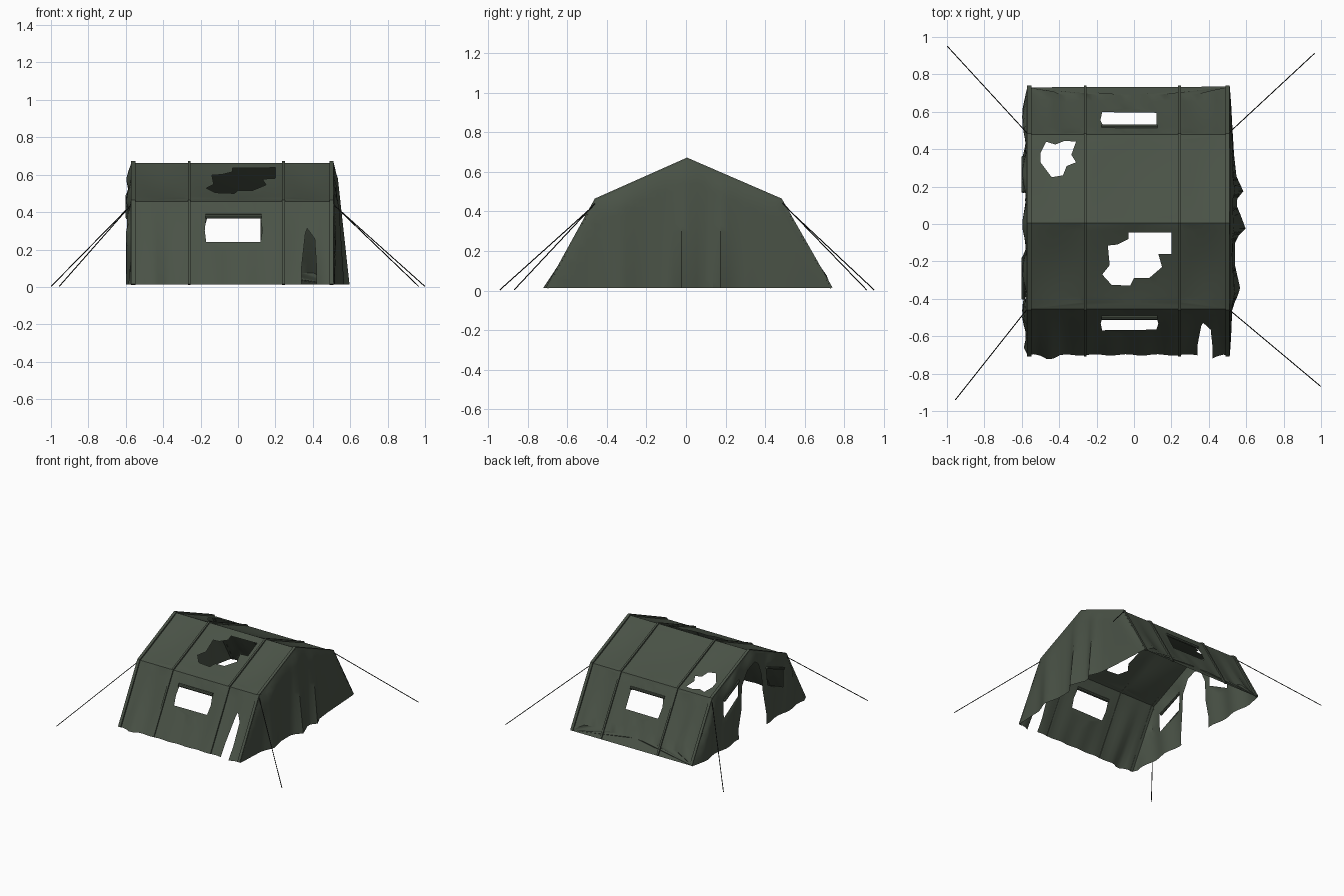
import bpy, bmesh, math
from mathutils import Vector
from mathutils.geometry import delaunay_2d_cdt

if "Cube" in bpy.data.objects:
    bpy.data.objects.remove(bpy.data.objects["Cube"])

PROFILE = [(-0.70, 0.012), (-0.455, 0.458), (0.005, 0.663), (0.478, 0.458), (0.732, 0.012)]
X0, X1 = -0.57, 0.512
RIBS = [-0.56, -0.26, 0.243, 0.50]


def material(name, col):
    m = bpy.data.materials.new(name)
    m.diffuse_color = (*col, 1)
    m.use_nodes = True
    m.node_tree.nodes["Principled BSDF"].inputs["Base Color"].default_value = m.diffuse_color
    return m


CANVAS = material("green_canvas", (0.068, 0.085, 0.062))
ROPE = material("dark_rope", (0.015, 0.017, 0.015))


def lerp_table(table, t):
    for (a, u), (b, v) in zip(table, table[1:]):
        if t <= b:
            return u + (v - u) * (t - a) / (b - a)
    return table[-1][1]


def inside(p, poly):
    hit = False
    for i in range(len(poly)):
        (ax, ay), (bx, by) = poly[i - 1], poly[i]
        if (ay > p[1]) != (by > p[1]) and p[0] < (bx - ax) * (p[1] - ay) / (by - ay) + ax:
            hit = not hit
    return hit


def add_object(name, bm, mat):
    me = bpy.data.meshes.new(name)
    bm.to_mesh(me)
    bm.free()
    me.materials.append(mat)
    ob = bpy.data.objects.new(name, me)
    bpy.context.collection.objects.link(ob)
    bpy.ops.object.select_all(action='DESELECT')
    ob.select_set(True)
    bpy.context.view_layer.objects.active = ob
    bpy.ops.object.shade_smooth_by_angle(angle=math.radians(35))
    return ob


def cloth(name, outline, holes, mapping, step=0.04, creases=(), flip=False):
    """Triangulate a flat outline with torn holes, then drape it with mapping()."""
    pts, edges = [], []
    for loop in [outline] + holes:
        n = len(pts)
        pts += [Vector(p) for p in loop]
        edges += [(n + i, n + (i + 1) % len(loop)) for i in range(len(loop))]
    for a, b in creases:
        edges.append((len(pts), len(pts) + 1))
        pts += [Vector(a), Vector(b)]
    us, vs = [p[0] for p in outline], [p[1] for p in outline]
    nu = round((max(us) - min(us)) / step)
    nv = round((max(vs) - min(vs)) / step)
    for i in range(nu + 1):
        for j in range(nv + 1):
            p = (min(us) + (max(us) - min(us)) * i / nu, min(vs) + (max(vs) - min(vs)) * j / nv)
            if inside(p, outline):
                pts.append(Vector(p))
    out = delaunay_2d_cdt(pts, edges, [], 0, 1e-5)
    bm = bmesh.new()
    made = {}
    for f in out[2]:
        c = sum((out[0][i] for i in f), Vector((0, 0))) / len(f)
        if not inside(c, outline) or any(inside(c, h) for h in holes):
            continue
        for i in f:
            if i not in made:
                made[i] = bm.verts.new(mapping(*out[0][i]))
        bm.faces.new([made[i] for i in (reversed(f) if flip else f)])
    return add_object(name, bm, CANVAS)


# main canvas shell: roof and side walls, with windows, tears and a split
def drape(x, y):
    z = lerp_table(PROFILE, y)
    bay = 0.0
    for a, b in zip(RIBS, RIBS[1:]):
        if a < x < b:
            bay = math.sin(math.pi * (x - a) / (b - a))
    side = 1 if y > 0 else -1
    if z > 0.458:
        f = math.sin(math.pi * (z - 0.458) / 0.205)
        return (x, y, z - f * (0.006 + 0.012 * bay))
    low = 1 - (z - 0.012) / 0.446
    bump = math.exp(-((x + 0.45) / 0.04) ** 2) + math.exp(-((x - 0.41) / 0.04) ** 2)
    out = low * (0.022 * bump + 0.004 * math.sin(38 * x)) - 0.012 * bay * math.sin(math.pi * low)
    return (x, y + side * out, z)


yb, yf = PROFILE[-1][0], PROFILE[0][0]
front_tear = [(-0.03, -0.045), (0.2, -0.045), (0.2, -0.16), (0.13, -0.16), (0.15, -0.23),
              (0.08, -0.29), (0, -0.29), (-0.02, -0.33), (-0.12, -0.325), (-0.17, -0.27),
              (-0.13, -0.22), (-0.14, -0.115), (-0.09, -0.11), (-0.03, -0.08)]
back_tear = [(-0.5, 0.38), (-0.47, 0.44), (-0.42, 0.425), (-0.37, 0.445), (-0.31, 0.44),
             (-0.335, 0.37), (-0.31, 0.33), (-0.36, 0.31), (-0.38, 0.26), (-0.44, 0.25), (-0.5, 0.33)]
split = [(0.335, -0.8), (0.34, -0.65), (0.36, -0.55), (0.37, -0.535), (0.41, -0.565), (0.42, -0.65), (0.415, -0.8)]
front_window = [(-0.17, -0.575), (0.12, -0.575), (0.13, -0.54), (0.12, -0.502), (-0.17, -0.502), (-0.178, -0.54)]
back_window = [(-0.17, 0.605), (0.12, 0.605), (0.12, 0.53), (-0.165, 0.53), (-0.18, 0.56)]
cloth("canvas_shell", [(X0, yf), (X1, yf), (X1, yb), (X0, yb)],
      [front_tear, back_tear, split, front_window, back_window], drape, 0.035,
      [((X0, y), (X1, y)) for y, _ in PROFILE[1:-1]])

# closed end wall: leans outwards in folds to a ragged hem
HEM = [(-0.74, 0.512), (-0.45, 0.525), (-0.35, 0.57), (-0.22, 0.54), (-0.08, 0.54), (-0.03, 0.6),
       (0.05, 0.57), (0.12, 0.54), (0.18, 0.59), (0.24, 0.55), (0.37, 0.535), (0.75, 0.512)]


def closed_end(y, z):
    rim = min(1, max(0, lerp_table(PROFILE, y) - z) / 0.06)
    drop = 1 - z / 0.67
    return (X1 + rim * (0.012 + (lerp_table(HEM, y) - X1 - 0.012) * drop), y, z)


cloth("closed_end_wall", PROFILE, [], closed_end)


# door end wall: two flaps with slanted windows either side of the opening
def door_end(y, z):
    rim = min(1, max(0, lerp_table(PROFILE, y) - z) / 0.06)
    return (X0 - rim * (0.018 + 0.01 * math.sin(24 * y + 3 * z)), y, z)


door = [(-0.17, -0.1), (-0.17, 0.1), (-0.14, 0.3), (-0.13, 0.42), (-0.08, 0.53), (-0.02, 0.57),
        (0.06, 0.53), (0.12, 0.42), (0.125, 0.25), (0.16, 0.1), (0.16, -0.1)]
back_flap_window = [(0.36, 0.26), (0.36, 0.40), (0.17, 0.49), (0.17, 0.36)]
front_flap_window = [(-0.40, 0.22), (-0.40, 0.37), (-0.18, 0.46), (-0.19, 0.32)]
cloth("door_end_wall", PROFILE, [door, back_flap_window, front_flap_window], door_end, flip=True)


# raised seam bands over the frame
def band(name, x, w=0.018, lift=0.009):
    bm = bmesh.new()
    rows = []
    n = len(PROFILE)
    for i, (y, z) in enumerate(PROFILE):
        p = Vector((0, y, z))
        ds = [(Vector((0, *PROFILE[k + 1])) - Vector((0, *PROFILE[k]))).normalized()
              for k in (i - 1, i) if 0 <= k < n - 1]
        d = sum(ds, Vector()).normalized()
        nor = Vector((0, -d.z, d.y))
        rows.append([bm.verts.new(p + nor * h + Vector((x + s * w / 2, 0, 0)))
                     for s, h in ((-1, -0.004), (-1, lift), (1, lift), (1, -0.004))])
    for a, b in zip(rows, rows[1:]):
        for k in range(4):
            bm.faces.new((a[k], a[(k + 1) % 4], b[(k + 1) % 4], b[k]))
    bm.faces.new(rows[0])
    bm.faces.new(rows[-1])
    bmesh.ops.recalc_face_normals(bm, faces=bm.faces)
    add_object(name, bm, CANVAS)


for i, x in enumerate(RIBS):
    band(f"seam_band_{i + 1}", x, 0.022 if i in (0, 3) else 0.014)


# round bars between two points
def rod(name, a, b, r, mat, sides=8):
    a, b = Vector(a), Vector(b)
    bm = bmesh.new()
    bmesh.ops.create_cone(bm, cap_ends=True, segments=sides, radius1=r, radius2=r, depth=(b - a).length)
    bm.transform((b - a).to_track_quat('Z', 'Y').to_matrix().to_4x4())
    bmesh.ops.translate(bm, verts=bm.verts, vec=(a + b) / 2)
    add_object(name, bm, mat)


# rolled-up window covers
rod("front_window_roll", (-0.175, -0.50, 0.378), (0.125, -0.50, 0.378), 0.013, CANVAS)
rod("back_window_roll", (-0.175, 0.522, 0.378), (0.125, 0.522, 0.378), 0.011, CANVAS)
rod("back_flap_roll", (-0.592, 0.17, 0.49), (-0.592, 0.36, 0.40), 0.009, CANVAS)
rod("front_flap_roll", (-0.592, -0.18, 0.46), (-0.592, -0.40, 0.37), 0.009, CANVAS)

# guy ropes from the eaves to the ground
for name, a, b in [("front_right", (0.505, -0.455, 0.445), (0.998, -0.868, 0.004)),
                   ("back_right", (0.505, 0.485, 0.445), (0.965, 0.912, 0.004)),
                   ("back_left", (-0.575, 0.49, 0.435), (-0.998, 0.95, 0.004)),
                   ("front_left", (-0.575, -0.46, 0.435), (-0.955, -0.94, 0.004))]:
    rod(name + "_guy_rope", a, b, 0.003, ROPE, 6)
